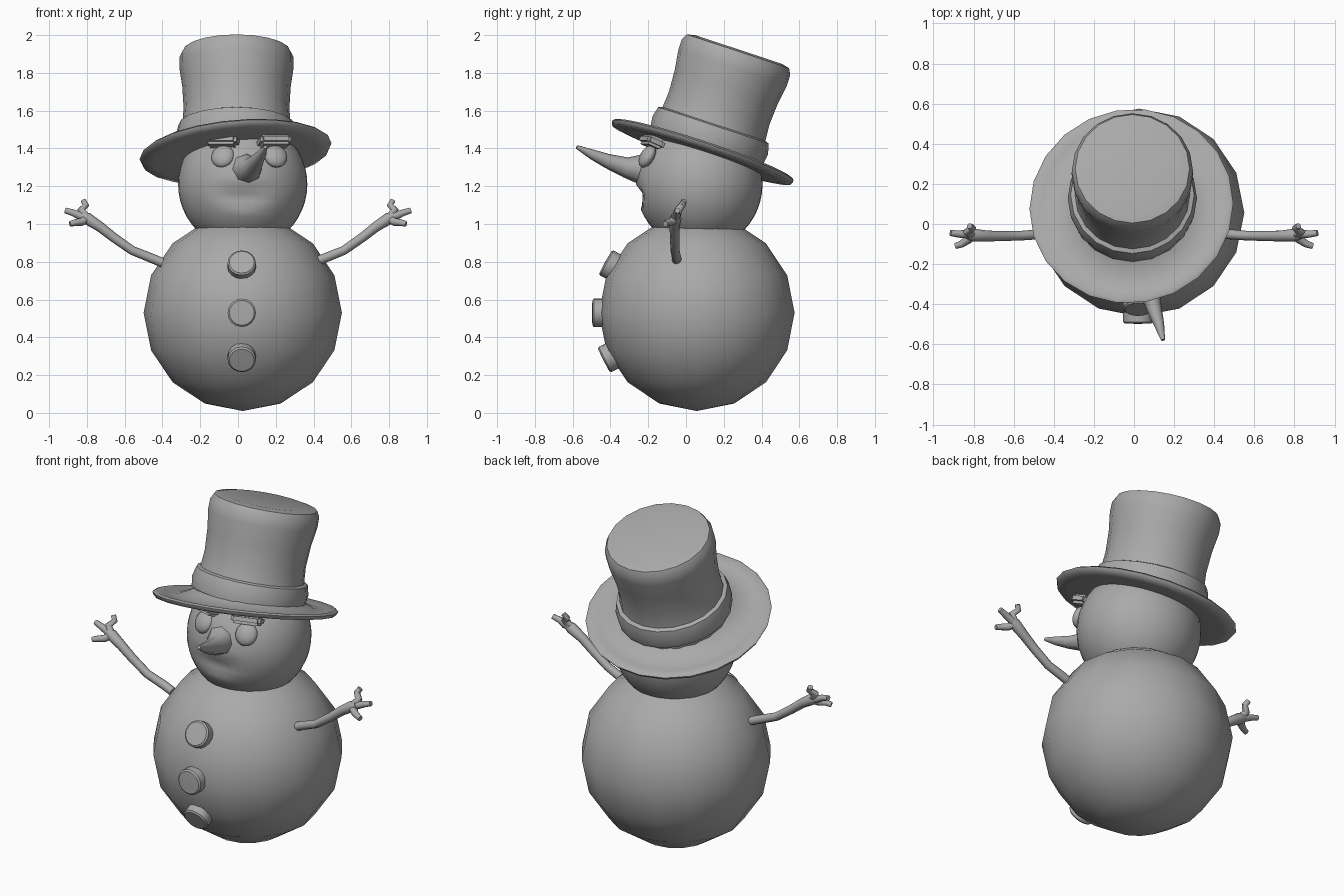
import bpy, bmesh, math
from mathutils import Vector, Matrix, Euler

cube = bpy.data.objects.get("Cube")
if cube:
    bpy.data.objects.remove(cube)

grey = bpy.data.materials.new("plain grey")
grey.use_nodes = True
COLOUR = (0.4, 0.4, 0.4, 1)
grey.diffuse_color = COLOUR
grey.node_tree.nodes["Principled BSDF"].inputs["Base Color"].default_value = COLOUR


def finish(obj, angle=40):
    obj.data.materials.clear()
    obj.data.materials.append(grey)
    bpy.ops.object.select_all(action='DESELECT')
    obj.select_set(True)
    bpy.context.view_layer.objects.active = obj
    bpy.ops.object.shade_smooth_by_angle(angle=math.radians(angle))
    return obj


def from_bmesh(name, bm, matrix=Matrix(), angle=40):
    bmesh.ops.transform(bm, matrix=matrix, verts=bm.verts)
    bmesh.ops.recalc_face_normals(bm, faces=bm.faces)
    mesh = bpy.data.meshes.new(name)
    bm.to_mesh(mesh)
    bm.free()
    obj = bpy.data.objects.new(name, mesh)
    bpy.context.collection.objects.link(obj)
    return finish(obj, angle)


def ball(segments, rings, scale):
    bm = bmesh.new()
    bmesh.ops.create_uvsphere(bm, u_segments=segments, v_segments=rings, radius=1)
    bmesh.ops.scale(bm, vec=scale, verts=bm.verts)
    return bm


def lathe(profile, steps):
    """Spin an (r, z) profile around z."""
    bm = bmesh.new()
    verts = [bm.verts.new((r, 0, z)) for r, z in profile]
    edges = [bm.edges.new(p) for p in zip(verts, verts[1:])]
    bmesh.ops.spin(bm, geom=verts + edges, cent=(0, 0, 0), axis=(0, 0, 1),
                   angle=math.tau, steps=steps, use_merge=True)
    bmesh.ops.remove_doubles(bm, verts=bm.verts, dist=0.0005)
    return bm


def tube(name, points, radii, sides=2):
    """Tapered tube through the points."""
    curve = bpy.data.curves.new(name, 'CURVE')
    curve.dimensions = '3D'
    curve.bevel_depth = 1
    curve.bevel_resolution = sides
    curve.use_fill_caps = True
    spline = curve.splines.new('POLY')
    spline.points.add(len(points) - 1)
    for p, co, r in zip(spline.points, points, radii):
        p.co = (*co, 1)
        p.radius = r
    obj = bpy.data.objects.new(name, curve)
    bpy.context.collection.objects.link(obj)
    bpy.ops.object.select_all(action='DESELECT')
    obj.select_set(True)
    bpy.context.view_layer.objects.active = obj
    bpy.ops.object.convert(target='MESH')
    return finish(bpy.context.view_layer.objects.active, 50)


# Body
BODY = Vector((0.025, 0.057, 0.53))
from_bmesh("body", ball(16, 8, (0.525, 0.518, 0.52)), Matrix.Translation(BODY), 60)

# Head, with a shallow mouth hollow pressed into the front
HEAD = Vector((0.025, 0.07, 1.21))
bm = ball(40, 24, (0.342, 0.335, 0.345))
for v in bm.verts:
    if v.co.y < 0:
        curve_z = -0.065 + 1.2 * v.co.x ** 2
        away = (v.co.x / 0.17) ** 2 + ((v.co.z - curve_z) / 0.055) ** 2
        v.co.y += 0.035 * max(0, 1 - away)
from_bmesh("head", bm, Matrix.Translation(HEAD), 60)

# Buttons down the front of the body
for label, degrees in (("top", 29), ("middle", 0), ("bottom", -27)):
    a = math.radians(degrees)
    out = Vector((0, -math.cos(a), math.sin(a)))
    bm = lathe([(0, -0.05), (0.075, -0.05), (0.075, 0.018), (0.066, 0.026), (0, 0.028)], 16)
    spot = BODY + out * 0.527 - Vector((0.005, 0, 0))
    from_bmesh(label + "_button", bm,
               Matrix.Translation(spot) @ out.to_track_quat('Z', 'Y').to_matrix().to_4x4())

# Eyes and brows
for side, label in ((-1, "right"), (1, "left")):
    spot = Vector((0.06 + side * 0.14, -0.205, 1.358))
    out = Vector((side * 0.25, -0.85, 0.5))
    turn = out.to_track_quat('Z', 'Y').to_matrix().to_4x4()
    from_bmesh(label + "_eye", ball(16, 8, (0.063, 0.066, 0.035)),
               Matrix.Translation(spot) @ turn, 60)
    bm = bmesh.new()
    bmesh.ops.create_cube(bm, size=1)
    bmesh.ops.scale(bm, vec=(0.17, 0.10, 0.055), verts=bm.verts)
    bmesh.ops.bevel(bm, geom=bm.edges[:], offset=0.015, segments=2, affect='EDGES')
    tilt = Euler((-0.4, 0, side * 0.3)).to_matrix().to_4x4()
    from_bmesh(label + "_brow", bm,
               Matrix.Translation((0.055 + side * 0.135, -0.18, 1.435)) @ tilt)

# Carrot nose, bent up and to one side
tube("nose",
     [(0.04, -0.2, 1.29), (0.06, -0.27, 1.292), (0.075, -0.32, 1.3),
      (0.1, -0.42, 1.335), (0.125, -0.5, 1.37), (0.145, -0.578, 1.408)],
     [0.088, 0.07, 0.054, 0.038, 0.026, 0.01])

# Hat: rolled brim and leaning crown
BRIM = Vector((-0.012, 0.085, 1.375))
lean = Matrix.Rotation(math.radians(-18.3), 4, 'X')
roll = Matrix.Rotation(math.radians(-5), 4, 'Y')
brim = lathe([(0.27, 0.07), (0.31, 0.04), (0.38, 0.012), (0.45, 0.01), (0.495, 0.022),
              (0.51, 0.012), (0.5, -0.008), (0.44, -0.016), (0.3, -0.016), (0, -0.01)], 22)
from_bmesh("hat_brim", brim, Matrix.Translation(BRIM) @ lean @ roll, 60)

crown = lathe([(0, 0), (0.3, 0), (0.305, 0.07), (0.287, 0.16), (0.28, 0.25), (0.287, 0.37),
               (0.303, 0.48), (0.302, 0.535), (0.285, 0.568), (0.24, 0.578), (0, 0.572)], 20)
CROWN = Matrix.Translation(BRIM + Vector((0.004, 0.012, 0))) @ lean
from_bmesh("hat_crown", crown, CROWN, 50)

band = lathe([(0.28, 0.04), (0.315, 0.045), (0.322, 0.1), (0.308, 0.155), (0.28, 0.165)], 20)
from_bmesh("hat_band", band, CROWN)

# Twig arms with three fingers each
WRIST = (0.8, -0.055, 1.03)
FINGERS = [[(0.83, -0.04, 1.075), (0.805, -0.02, 1.1), (0.82, -0.01, 1.125)],
           [(0.84, -0.05, 1.045), (0.875, -0.05, 1.06), (0.915, -0.045, 1.072)],
           [(0.83, -0.08, 1.01), (0.86, -0.1, 1.008), (0.89, -0.11, 1.0)]]
ARM = [(0.4, -0.05, 0.795), (0.46, -0.05, 0.82), (0.56, -0.058, 0.86),
       (0.66, -0.06, 0.93), (0.73, -0.06, 0.985), WRIST, (0.83, -0.055, 1.045)]
for side, label in ((-1, "right"), (1, "left")):
    def place(points):
        return [(side * x, y, z) for x, y, z in points]
    tube(label + "_arm", place(ARM), [0.025, 0.025, 0.024, 0.025, 0.027, 0.032, 0.022])
    for i, finger in enumerate(FINGERS, 1):
        tube(f"{label}_finger_{i}", place([WRIST] + finger), [0.025, 0.021, 0.018, 0.015])
